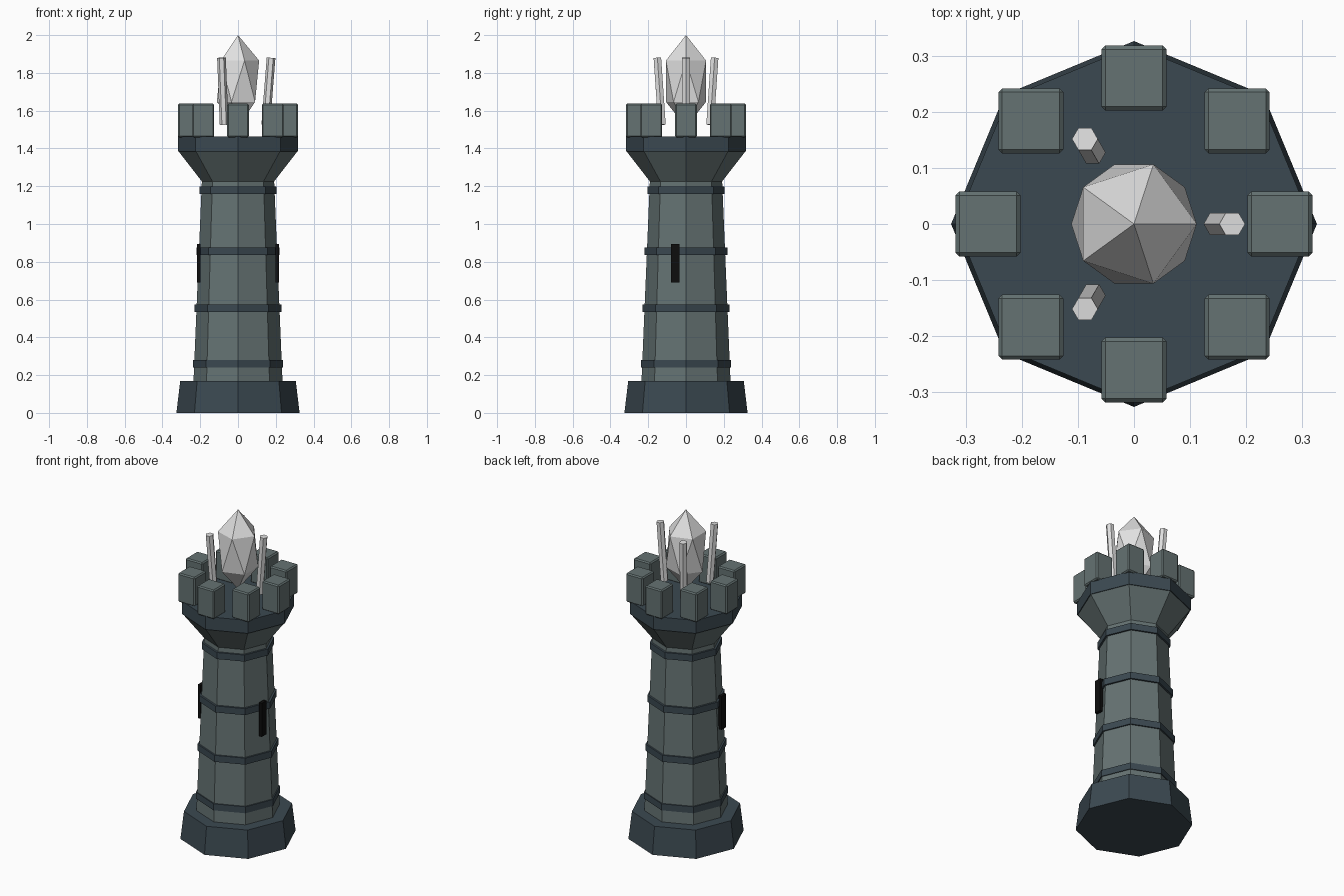
import bpy, math
from mathutils import Vector

if "Cube" in bpy.data.objects:
    bpy.data.objects.remove(bpy.data.objects["Cube"])


def material(name, rgb):
    m = bpy.data.materials.new(name)
    m.diffuse_color = (*rgb, 1)
    m.use_nodes = True
    m.node_tree.nodes["Principled BSDF"].inputs["Base Color"].default_value = m.diffuse_color
    return m


STONE = material("grey_stone", (0.13, 0.17, 0.17))
DARK = material("dark_slate", (0.044, 0.066, 0.082))
BLACK = material("slit_black", (0.004, 0.004, 0.004))
CRYSTAL = material("pale_crystal", (0.75, 0.75, 0.75))


def finish(name, mat):
    ob = bpy.context.object
    ob.name = name
    ob.data.materials.append(mat)
    return ob


def frustum(name, r1, r2, z1, z2, mat):
    """Eight-sided section with corners on the x and y axes."""
    bpy.ops.mesh.primitive_cone_add(vertices=8, radius1=r1, radius2=r2, depth=z2 - z1,
                                    location=(0, 0, (z1 + z2) / 2))
    return finish(name, mat)


def box(name, centre, size, mat):
    bpy.ops.mesh.primitive_cube_add(size=1, location=centre)
    ob = finish(name, mat)
    for v in ob.data.vertices:
        v.co = Vector(a * b for a, b in zip(v.co, size))
    return ob


# Tower body
frustum("base", 0.326, 0.306, 0, 0.168, DARK)
frustum("shaft", 0.236, 0.191, 0.16, 1.235, STONE)
frustum("corbel", 0.191, 0.315, 1.225, 1.385, STONE)
frustum("platform", 0.318, 0.318, 1.383, 1.463, DARK)

# Raised bands around the shaft
for i, (z, r) in enumerate([(0.26, 0.238), (0.555, 0.229), (0.855, 0.219), (1.178, 0.205)]):
    frustum(f"band_{i + 1}", r, r, z - 0.02, z + 0.02, DARK)

# Battlements: eight square blocks with softened edges
for i in range(8):
    a = i * math.pi / 4
    ob = box(f"merlon_{i + 1}", (0.26 * math.cos(a), 0.26 * math.sin(a), 1.548),
             (0.116, 0.116, 0.178), STONE)
    bev = ob.modifiers.new("edge", 'BEVEL')
    bev.width = 0.007
    bev.segments = 1

# Arrow slits on both sides
for side, x in (("right", 0.208), ("left", -0.208)):
    box(f"slit_{side}", (x, -0.057, 0.792), (0.02, 0.045, 0.206), BLACK)

# Crystal: stretched twenty-sided gem
bpy.ops.mesh.primitive_ico_sphere_add(subdivisions=1, radius=1, location=(0, 0, 1.756))
gem = finish("crystal", CRYSTAL)
for v in gem.data.vertices:
    v.co = Vector((v.co.x * 0.125, v.co.y * 0.125, v.co.z * 0.244))

# Three leaning six-sided rods around the crystal
for i in range(3):
    a = i * math.tau / 3
    d = Vector((math.cos(a), math.sin(a), 0))
    low, high = d * 0.147 + Vector((0, 0, 1.525)), d * 0.175 + Vector((0, 0, 1.88))
    bpy.ops.mesh.primitive_cylinder_add(vertices=6, radius=0.023, depth=(high - low).length,
                                        location=(low + high) / 2)
    rod = finish(f"rod_{i + 1}", CRYSTAL)
    # lean outwards, then turn to its place; a corner of the hexagon points outwards
    for v in rod.data.vertices:
        v.co.xy = (v.co.y, -v.co.x)
    rod.rotation_euler = (0, math.atan2(0.028, 0.355), a)
